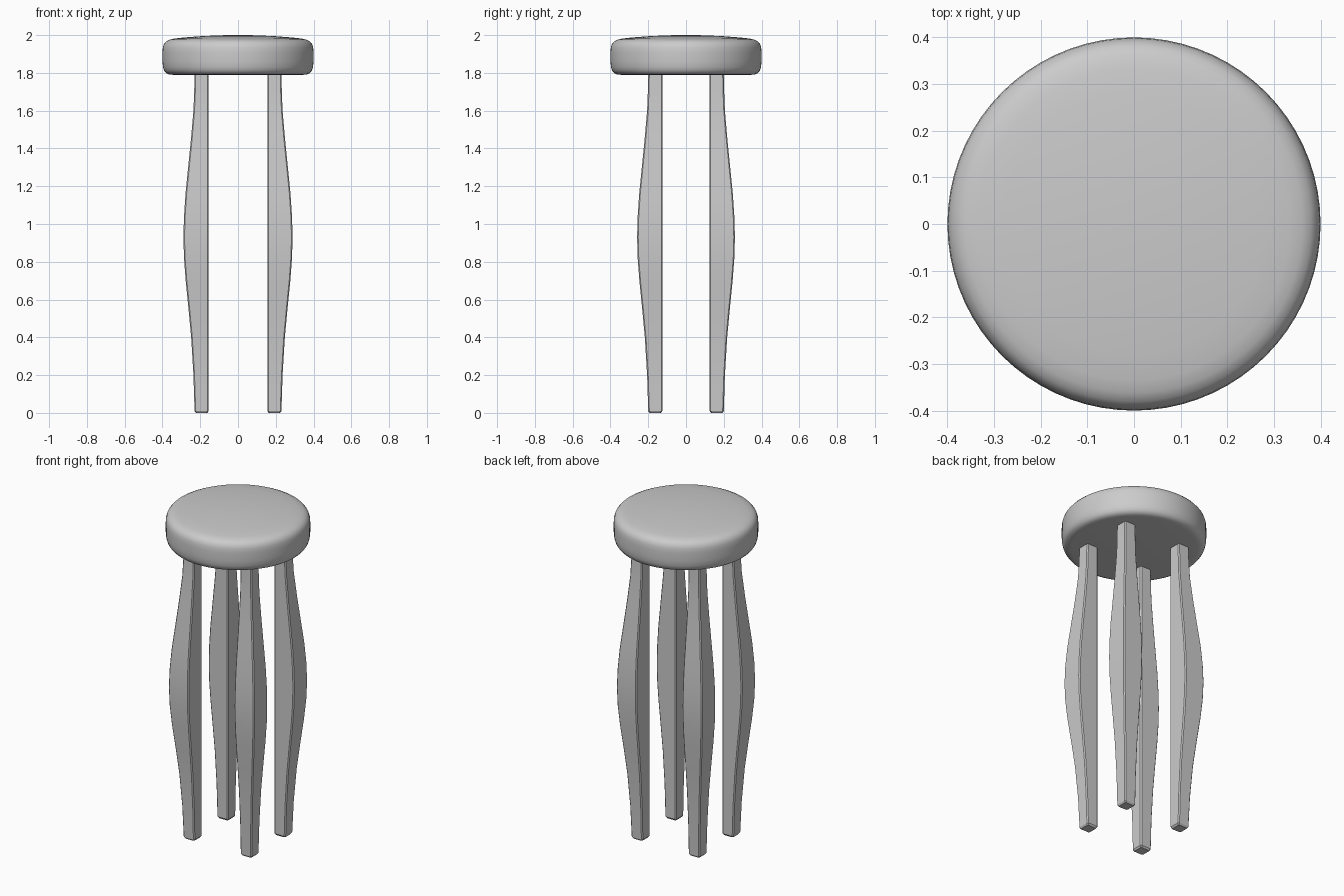
import bpy, bmesh, math

if "Cube" in bpy.data.objects:
    bpy.data.objects.remove(bpy.data.objects["Cube"])


def loft(name, rings, angle):
    """Skin a stack of closed rings, cap both ends and smooth by angle."""
    bm = bmesh.new()
    loops = [[bm.verts.new(p) for p in ring] for ring in rings]
    n = len(loops[0])
    for a, b in zip(loops, loops[1:]):
        for i in range(n):
            j = (i + 1) % n
            bm.faces.new((a[i], a[j], b[j], b[i]))
    bm.faces.new(loops[0][::-1])
    bm.faces.new(loops[-1])
    bmesh.ops.recalc_face_normals(bm, faces=bm.faces)
    mesh = bpy.data.meshes.new(name)
    bm.to_mesh(mesh)
    bm.free()
    obj = bpy.data.objects.new(name, mesh)
    bpy.context.collection.objects.link(obj)
    bpy.ops.object.select_all(action='DESELECT')
    obj.select_set(True)
    bpy.context.view_layer.objects.active = obj
    bpy.ops.object.shade_smooth_by_angle(angle=math.radians(angle))
    return obj


def circle(r, z, n=72):
    return [(r * math.cos(2 * math.pi * i / n), r * math.sin(2 * math.pi * i / n), z)
            for i in range(n)]


def leg_section(size, z, inset=0.0, c=0.006):
    """Chamfered square growing outward from a fixed inner corner."""
    x0, y0 = 0.155 + inset, 0.125 + inset
    s = size - 2 * inset
    pts = [(c, 0), (s - c, 0), (s, c), (s, s - c), (s - c, s), (c, s), (0, s - c), (0, c)]
    return [(x0 + x, y0 + y, z) for x, y in pts]


# Round cushion seat with soft edges and a slight crown
seat_profile = [(0.345, 1.79), (0.365, 1.792), (0.381, 1.799), (0.391, 1.812), (0.397, 1.83),
                (0.4, 1.86), (0.4, 1.91), (0.398, 1.935), (0.392, 1.953), (0.38, 1.967),
                (0.362, 1.976), (0.335, 1.982), (0.28, 1.988), (0.2, 1.994),
                (0.1, 1.999), (0.02, 2.0)]
loft("seat", [circle(r, z) for r, z in seat_profile], 60)

# Square leg swelling outward at mid height, mirrored to all four corners
swell = [(0.01, 0.075), (0.2, 0.081), (0.4, 0.093), (0.55, 0.107), (0.7, 0.122), (0.82, 0.131),
         (0.93, 0.134), (1.04, 0.131), (1.16, 0.123), (1.3, 0.109), (1.45, 0.094),
         (1.6, 0.081), (1.7, 0.077), (1.8, 0.075)]
sections = [leg_section(0.075, 0.0, 0.007)] + [leg_section(s, z) for z, s in swell]
legs = loft("legs", sections, 30)
mirror = legs.modifiers.new("four_corners", 'MIRROR')
mirror.use_axis = (True, True, False)
mirror.use_mirror_merge = False
